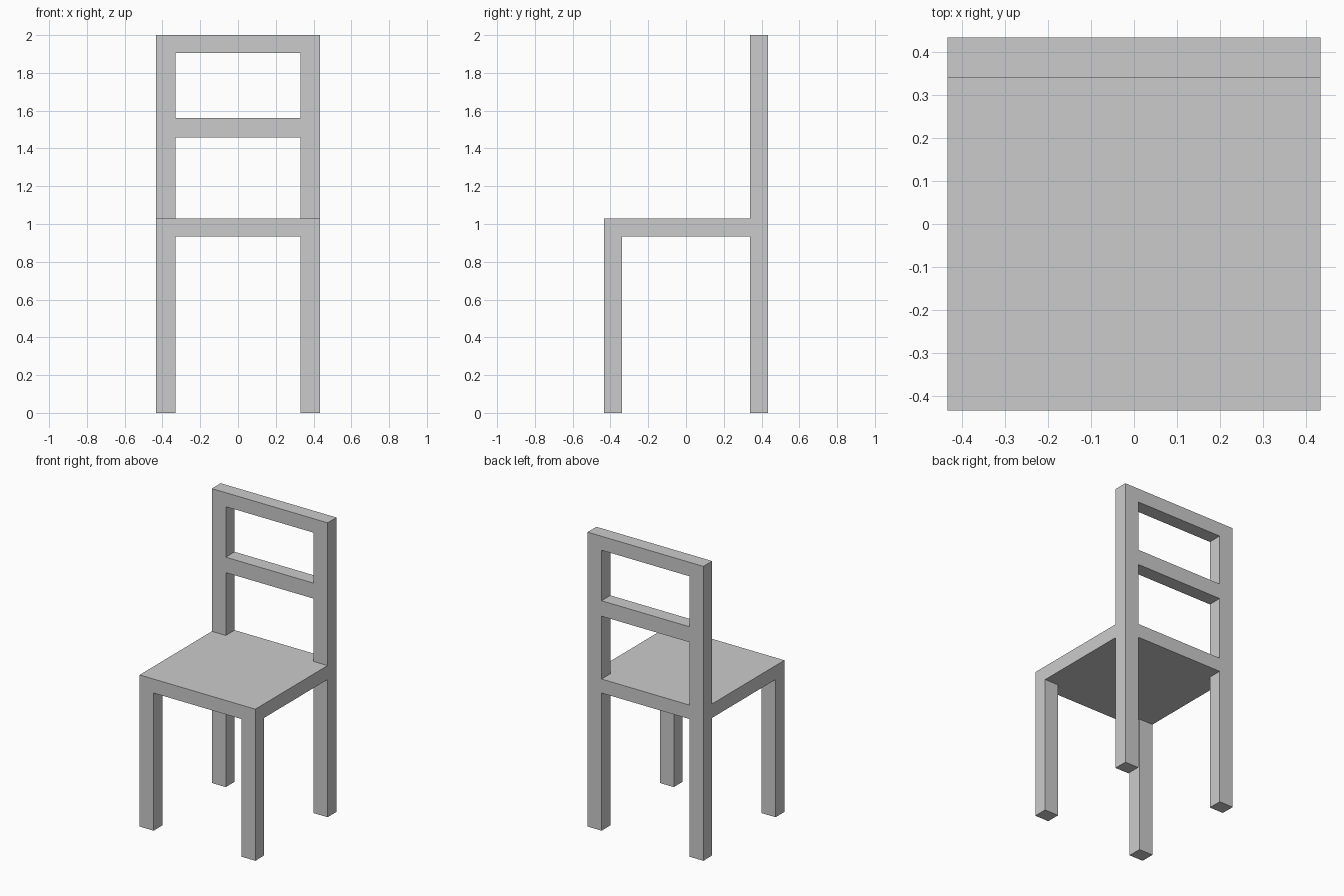
import bpy

if "Cube" in bpy.data.objects:
    bpy.data.objects.remove(bpy.data.objects["Cube"])

HALF = 0.435            # half width and half depth
LEG_IN_X = 0.33         # inner side of legs and posts
LEG_IN_Y = 0.34         # inner face of legs and posts
SEAT_LOW, SEAT_TOP = 0.935, 1.03
TOP = 2.0


def box(name, x, y, z):
    """Box spanning the given (min, max) range on each axis."""
    spans = (x, y, z)
    bpy.ops.mesh.primitive_cube_add(size=1, location=[(a + b) / 2 for a, b in spans])
    obj = bpy.context.object
    obj.name = name
    obj.scale = [b - a for a, b in spans]
    bpy.ops.object.transform_apply(location=False, rotation=False, scale=True)
    return obj


def side_range(sign, inner):
    """Range from inner side to outer edge, on the chosen side."""
    return tuple(sorted((sign * inner, sign * HALF)))


BACK_Y = side_range(1, LEG_IN_Y)

# Seat slab
box("seat", (-HALF, HALF), (-HALF, HALF), (SEAT_LOW, SEAT_TOP))

# Legs below the seat and backrest posts above it
for side, sx in (("left", -1), ("right", 1)):
    x = side_range(sx, LEG_IN_X)
    for end, sy in (("front", -1), ("back", 1)):
        box(f"{end}_leg_{side}", x, side_range(sy, LEG_IN_Y), (0, SEAT_LOW))
    box(f"back_post_{side}", x, BACK_Y, (SEAT_TOP, TOP))

# Horizontal backrest rails between the posts
for name, z in (("middle_rail", (1.457, 1.562)), ("top_rail", (1.905, TOP))):
    box(name, (-LEG_IN_X, LEG_IN_X), BACK_Y, z)
